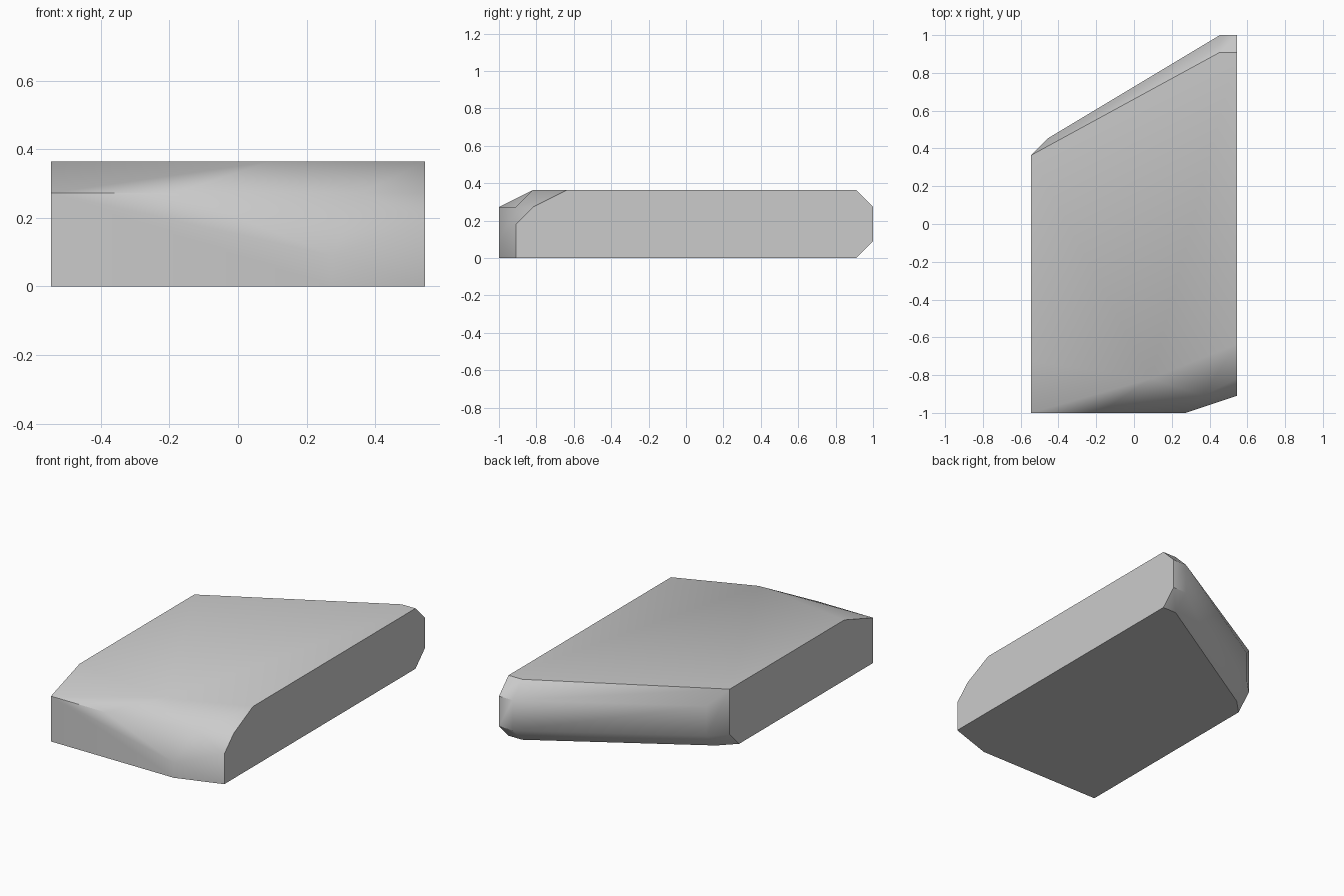
import bpy
import bmesh
import math

cube = bpy.data.objects.get("Cube")
if cube:
    bpy.data.objects.remove(cube, do_unlink=True)

UNIT = 1 / 11  # the slab is laid out on a grid of eleven steps to the unit

stone = bpy.data.materials.new("stone_grey")
stone.use_nodes = True
GREY = (0.6, 0.6, 0.6, 1)
stone.diffuse_color = GREY
stone.node_tree.nodes["Principled BSDF"].inputs["Base Color"].default_value = GREY


def hull_object(name, corners, material):
    """Convex chipped block from its corner points."""
    bm = bmesh.new()
    for c in corners:
        bm.verts.new([v * UNIT for v in c])
    bmesh.ops.convex_hull(bm, input=bm.verts)
    bmesh.ops.dissolve_limit(bm, angle_limit=math.radians(0.5),
                             verts=bm.verts, edges=bm.edges)
    bmesh.ops.recalc_face_normals(bm, faces=bm.faces)
    mesh = bpy.data.meshes.new(name)
    bm.to_mesh(mesh)
    bm.free()
    mesh.materials.append(material)
    obj = bpy.data.objects.new(name, mesh)
    bpy.context.collection.objects.link(obj)
    return obj


# Flat side outlines (y, z)
right_side = [(3, 0), (4, 1), (4, 4), (-8, 4), (-11, 3), (-11, 0)]
left_side = [(10, 0), (11, 1), (11, 3), (10, 4), (-7, 4), (-9, 3), (-10, 2), (-10, 0)]
corners = [(-6, y, z) for y, z in right_side] + [(6, y, z) for y, z in left_side]

# Bevelled slanting back edge
corners += [(-5, 4, 0), (-5, 5, 1), (-5, 5, 3)]
corners += [(5, 10, 0), (5, 11, 1), (5, 11, 3), (5, 10, 4)]

# Chipped front edge
corners += [(-2, -11, 3), (1, -9, 4), (4, -10, 3), (3, -11, 1), (3, -11, 0)]

slab = hull_object("stone_slab", corners, stone)

bpy.ops.object.select_all(action="DESELECT")
slab.select_set(True)
bpy.context.view_layer.objects.active = slab
bpy.ops.object.shade_smooth_by_angle(angle=math.radians(43))
